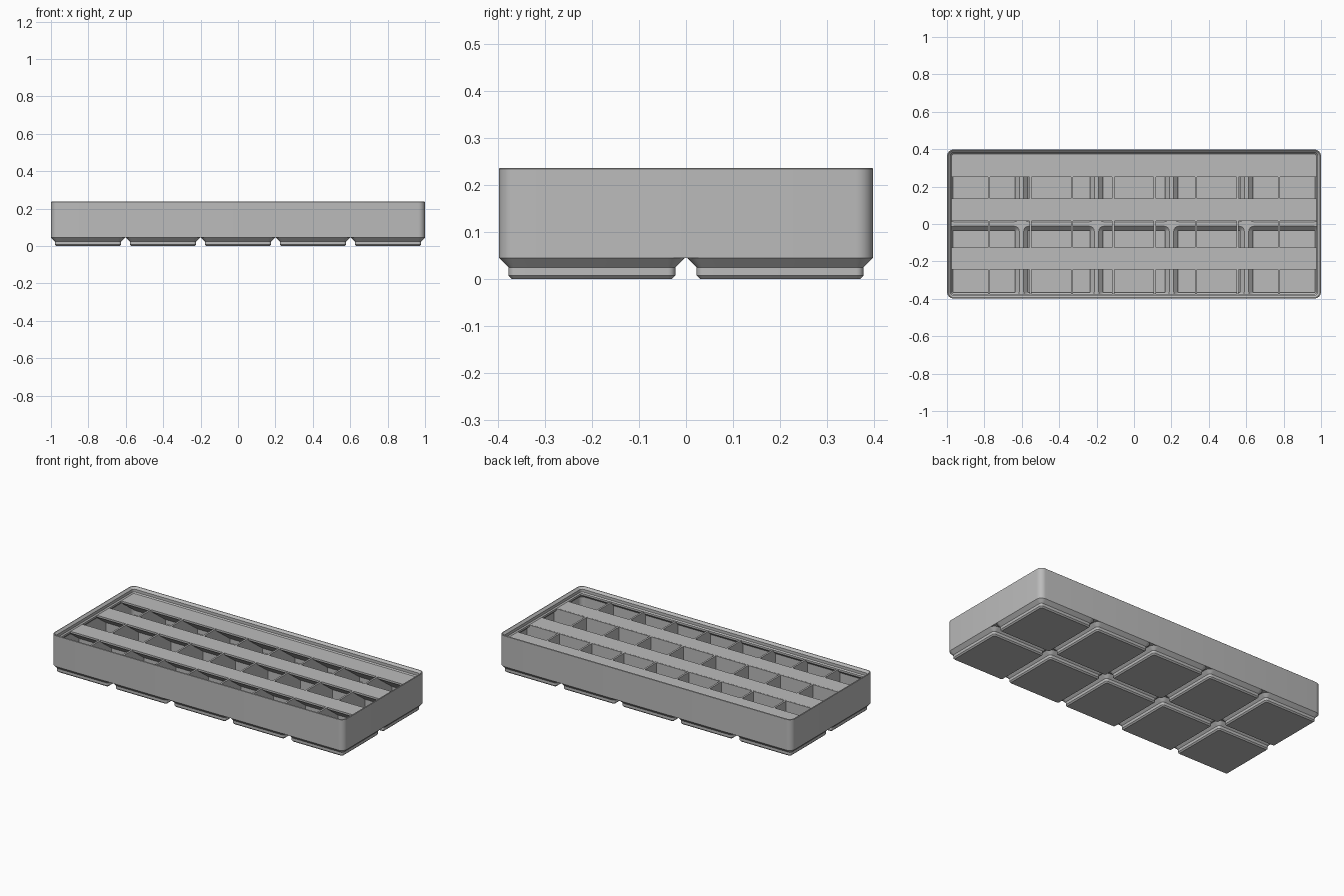
import bpy, bmesh, math

cube = bpy.data.objects.get("Cube")
if cube:
    bpy.data.objects.remove(cube, do_unlink=True)

grey = bpy.data.materials.new("plain grey")
grey.use_nodes = True
GREY = (0.5, 0.5, 0.5, 1)
grey.diffuse_color = GREY
grey.node_tree.nodes["Principled BSDF"].inputs["Base Color"].default_value = GREY

PITCH = 0.401                 # spacing of the base feet
HX, HY, R = 1.0, 0.3985, 0.036  # outer half sizes and corner radius
UNITS_X = [PITCH * i for i in range(-2, 3)]
UNITS_Y = [-PITCH / 2, PITCH / 2]
FLOOR, RIDGE, TOP = 0.0115, 0.052, 0.2


def add_object(name, bm):
    bmesh.ops.recalc_face_normals(bm, faces=bm.faces)
    mesh = bpy.data.meshes.new(name)
    bm.to_mesh(mesh)
    bm.free()
    mesh.materials.append(grey)
    ob = bpy.data.objects.new(name, mesh)
    bpy.context.collection.objects.link(ob)
    return ob


def make_active(ob):
    bpy.ops.object.select_all(action="DESELECT")
    ob.select_set(True)
    bpy.context.view_layer.objects.active = ob


def loft(bm, rings, cx=0, cy=0, steps=6):
    """Skin rounded rectangles (half x, half y, radius, z) and cap both ends."""
    loops = []
    for hx, hy, r, z in rings:
        loop = []
        for k, (sx, sy) in enumerate([(1, 1), (-1, 1), (-1, -1), (1, -1)]):
            for i in range(steps + 1):
                a = math.pi / 2 * (k + i / steps)
                loop.append(bm.verts.new((cx + sx * (hx - r) + r * math.cos(a),
                                          cy + sy * (hy - r) + r * math.sin(a), z)))
        loops.append(loop)
    n = len(loops[0])
    for a, b in zip(loops, loops[1:]):
        for i in range(n):
            j = (i + 1) % n
            bm.faces.new((a[i], a[j], b[j], b[i]))
    bm.faces.new(loops[0])
    bm.faces.new(loops[-1])


def prism(name, points, axis, lo, hi):
    """Extrude a side profile along x or y."""
    bm = bmesh.new()
    ends = []
    for d in (lo, hi):
        ends.append([bm.verts.new((d, p, z) if axis == "x" else (p, d, z))
                     for p, z in points])
    a, b = ends
    n = len(points)
    for i in range(n):
        j = (i + 1) % n
        bm.faces.new((a[i], a[j], b[j], b[i]))
    bm.faces.new(a)
    bm.faces.new(b)
    return add_object(name, bm)


def unit_ring(half, z):
    return (half, half, max(half - 0.1622, 0.003), z)


# Tray body: outer wall, stacking lip and inner wall in one section
section = [(0, 0.0453), (0, 0.235), (0.002, 0.2368), (0.0057, 0.2368),
           (0.0181, 0.2244), (0.0181, 0.2072), (0.0248, 0.2005),
           (0.0248, 0.189), (0.009, 0.173), (0.009, RIDGE)]
bm = bmesh.new()
loft(bm, [(HX - d, HY - d, R - d, z) for d, z in section])
body = add_object("tray_body", bm)

# Open the tray floor over every foot
bm = bmesh.new()
for x in UNITS_X:
    for y in UNITS_Y:
        loft(bm, [unit_ring(0.1365 + z, z) for z in (0.04, 0.06)], x, y)
cutter = add_object("floor_cutter", bm)
cutter.hide_render = True
mod = body.modifiers.new("floor openings", "BOOLEAN")
mod.operation = "DIFFERENCE"
mod.solver = "EXACT"
mod.object = cutter
make_active(body)
bpy.ops.object.modifier_apply(modifier=mod.name)
bpy.data.objects.remove(cutter, do_unlink=True)
rounded = [body]

# Hollow stepped feet
foot = [(0.170, 0), (0.1776, 0.0076), (0.1776, 0.0248), (0.198, 0.0453),
        (0.1818, 0.0453), (0.166, 0.0295), (0.166, FLOOR)]
for x in UNITS_X:
    for y in UNITS_Y:
        bm = bmesh.new()
        loft(bm, [unit_ring(h, z) for h, z in foot], x, y)
        rounded.append(add_object("base_foot", bm))

for ob in rounded:
    make_active(ob)
    bpy.ops.object.shade_smooth_by_angle(angle=math.radians(30))


# Dividers, whose lower edge follows the hollow feet
def divider_profile(centres, end):
    pts = [(-end, TOP), (-end, RIDGE - 0.002)]
    for c in centres:
        pts += [(c - 0.1885, RIDGE - 0.002), (c - 0.167, 0.0285),
                (c - 0.167, FLOOR - 0.002), (c + 0.167, FLOOR - 0.002),
                (c + 0.167, 0.0285), (c + 0.1885, RIDGE - 0.002)]
    return pts + [(end, RIDGE - 0.002), (end, TOP)]


HALF_WALL = 0.0057
for i in range(8):
    x = 0.2215 * (i - 3.5)
    prism("cross_divider", divider_profile(UNITS_Y, 0.393), "x",
          x - HALF_WALL, x + HALF_WALL)
WALL_Y = 0.1317
for y in (-WALL_Y, WALL_Y):
    prism("long_divider", divider_profile(UNITS_X, 0.994), "y",
          y - HALF_WALL, y + HALF_WALL)

# Label shelves with sloping undersides along the back of each row
for front, back, half in [(-0.242, -WALL_Y, 0.992), (0.017, WALL_Y, 0.992),
                          (0.251, 0.392, 0.978)]:
    top = TOP + 0.0005
    under = top - 0.0115
    prism("label_shelf", [(front, top), (front, under),
                          (back, under - 0.73 * (back - front)), (back, top)],
          "x", -half, half)
